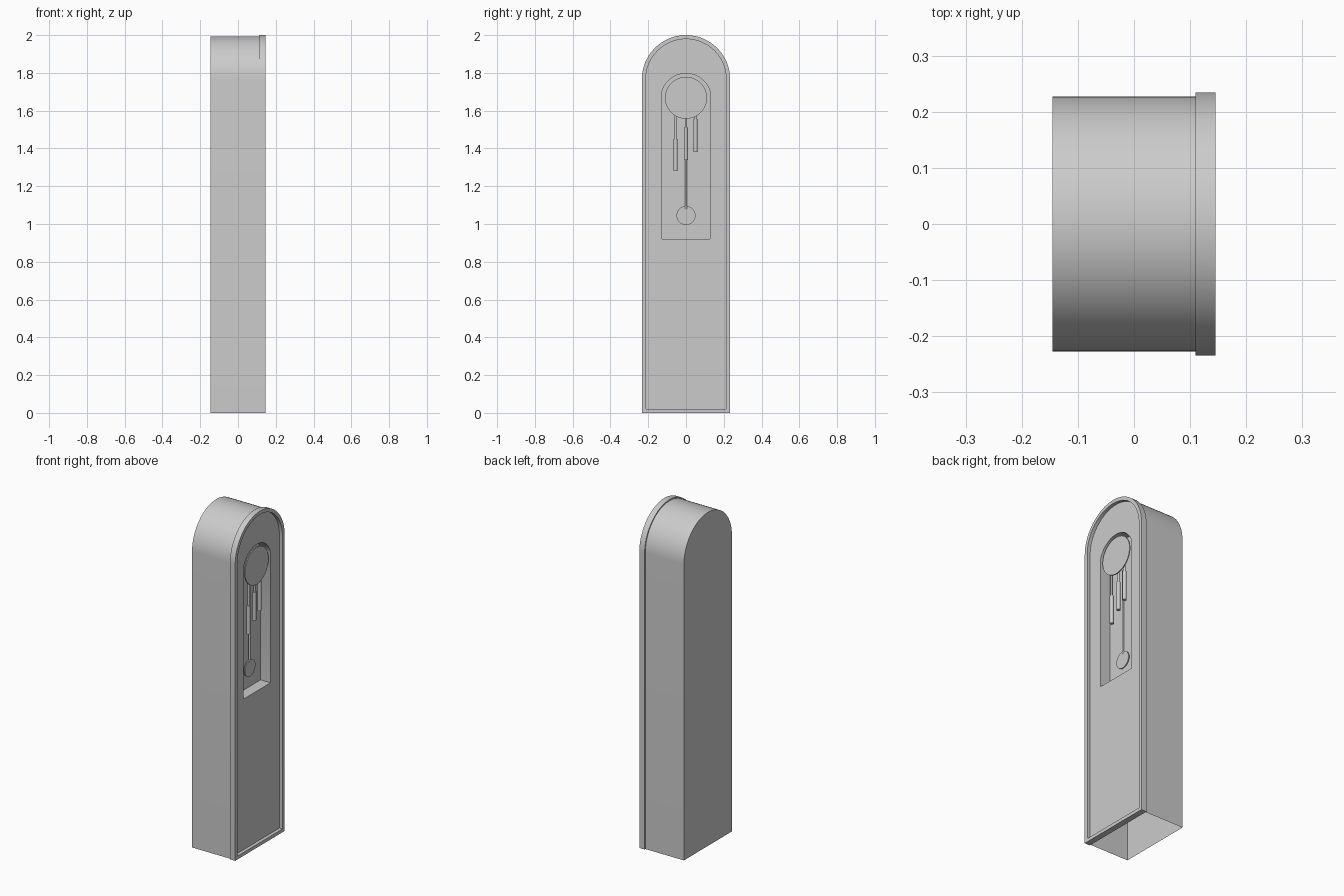
import bpy, bmesh, math
from mathutils import Matrix

cube = bpy.data.objects.get("Cube")
if cube:
    bpy.data.objects.remove(cube, do_unlink=True)

GREY = (0.6, 0.6, 0.6, 1)
mat = bpy.data.materials.new("plain grey")
mat.use_nodes = True
mat.diffuse_color = GREY
mat.node_tree.nodes["Principled BSDF"].inputs["Base Color"].default_value = GREY


def finish(name, bm):
    bmesh.ops.recalc_face_normals(bm, faces=bm.faces)
    mesh = bpy.data.meshes.new(name)
    bm.to_mesh(mesh)
    bm.free()
    mesh.materials.append(mat)
    mesh.shade_smooth()
    mesh.set_sharp_from_angle(angle=math.radians(30))
    obj = bpy.data.objects.new(name, mesh)
    bpy.context.collection.objects.link(obj)
    return obj


def arch(half, bottom, spring, top, steps=32):
    """Arched outline in the y-z plane, starting with its two bottom corners."""
    rise = top - spring
    radius = (half**2 + rise**2) / (2 * rise)
    centre = top - radius
    sweep = math.atan2(half, spring - centre)
    pts = [(-half, bottom), (half, bottom)]
    for i in range(steps + 1):
        a = sweep * (1 - 2 * i / steps)
        pts.append((radius * math.sin(a), centre + radius * math.cos(a)))
    return pts


def loft(name, sections, cap_first=False, cap_last=False, closed=False, open_bottom=False):
    """Skin between outlines, each given as (x, points)."""
    bm = bmesh.new()
    rings = [[bm.verts.new((x, y, z)) for y, z in pts] for x, pts in sections]
    pairs = list(zip(rings, rings[1:]))
    if closed:
        pairs.append((rings[-1], rings[0]))
    count = len(rings[0])
    for a, b in pairs:
        for i in range(1 if open_bottom else 0, count):
            j = (i + 1) % count
            bm.faces.new((a[i], a[j], b[j], b[i]))
    if cap_first:
        bm.faces.new(rings[0])
    if cap_last:
        bm.faces.new(rings[-1])
    return finish(name, bm)


def cylinder(name, radius, length, centre, axis="Z", sides=16):
    turn = Matrix.Rotation(math.pi / 2, 4, "Y") if axis == "X" else Matrix()
    bm = bmesh.new()
    bmesh.ops.create_cone(bm, cap_ends=True, segments=sides, radius1=radius,
                          radius2=radius, depth=length,
                          matrix=Matrix.Translation(centre) @ turn)
    return finish(name, bm)


def upright(name, radius, x, y, low, high):
    return cylinder(name, radius, high - low, (x, y, (low + high) / 2))


# Outlines
SPRING = 1.766
case_line = arch(0.227, 0, SPRING, SPRING + 0.227)
frame_line = arch(0.234, 0, SPRING, 2.0)
inner_line = arch(0.213, 0.02, SPRING, SPRING + 0.213)
window_line = arch(0.128, 0.92, 1.70, 1.797)

# Case shell, open underneath
loft("case", [(-0.145, case_line), (0.112, case_line)], cap_first=True, open_bottom=True)

# Raised front frame
loft("front_frame", [(0.11, inner_line), (0.11, frame_line),
                     (0.145, frame_line), (0.145, inner_line)], closed=True)

# Front panel with the sunken window niche
loft("front_panel", [(0.125, inner_line), (0.125, window_line), (0.06, window_line)],
     cap_last=True)

# Dial
cylinder("dial", 0.111, 0.006, (0.121, 0, 1.668), "X", 48)

# Pendulum
upright("pendulum_rod", 0.006, 0.077, 0, 1.08, 1.66)
cylinder("pendulum_bob", 0.05, 0.006, (0.077, 0, 1.045), "X", 32)

# Hanging weights and their cords
for side, y, low, high in (("right", -0.055, 1.28, 1.45),
                           ("middle", 0, 1.34, 1.51),
                           ("left", 0.05, 1.38, 1.555)):
    upright(side + "_weight", 0.011, 0.108, y, low, high)
    upright(side + "_cord", 0.006, 0.108, y, high, 1.62)
